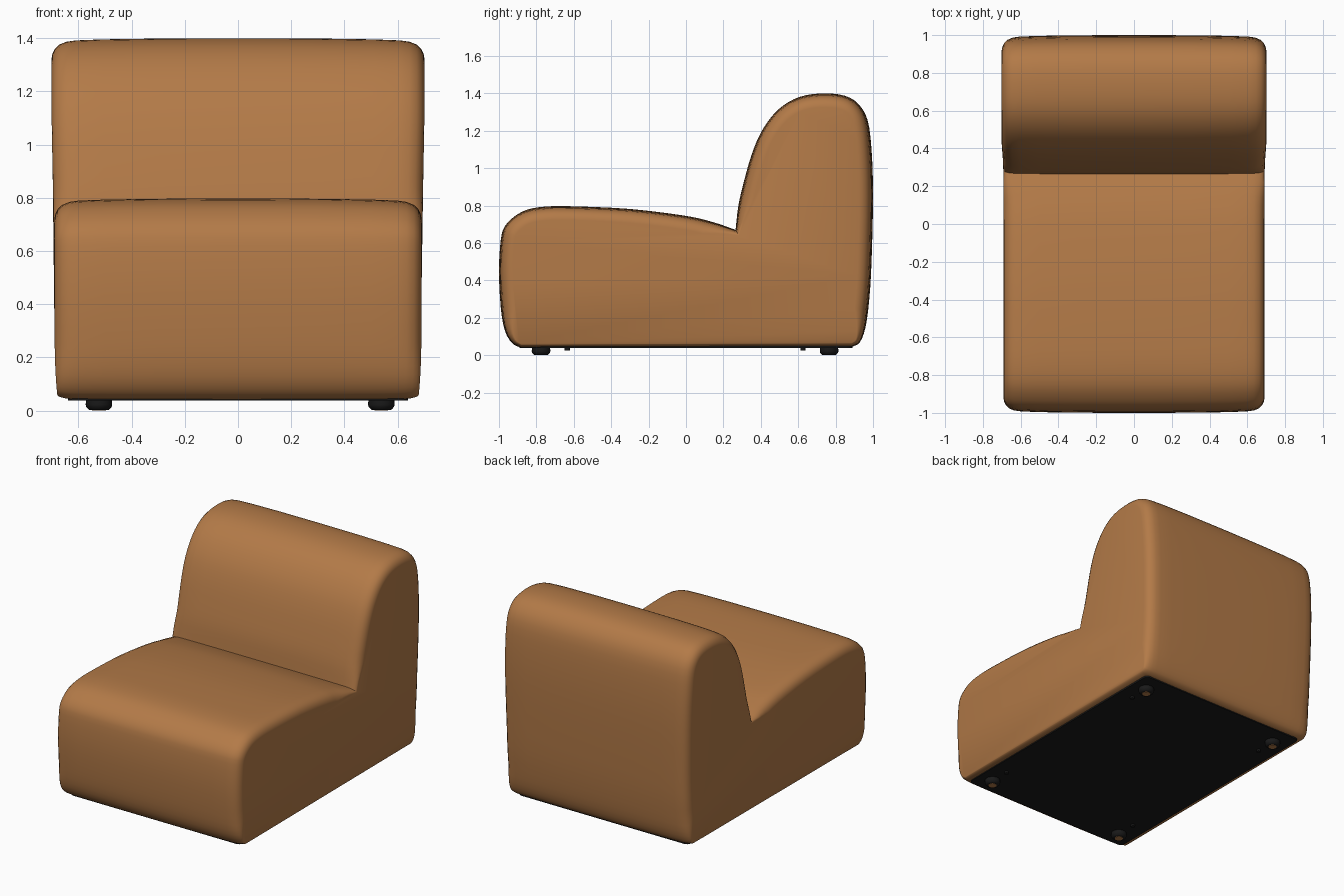
import bpy, bmesh, math
from mathutils import Vector

if "Cube" in bpy.data.objects:
    bpy.data.objects.remove(bpy.data.objects["Cube"])


def material(name, rgb):
    m = bpy.data.materials.new(name)
    m.diffuse_color = (*rgb, 1)
    m.use_nodes = True
    m.node_tree.nodes["Principled BSDF"].inputs["Base Color"].default_value = m.diffuse_color
    return m


LEATHER = material("tan leather", (0.45, 0.195, 0.064))
BLACK = material("black underside", (0.010, 0.010, 0.010))


def finish(bm, name, mat, angle):
    bmesh.ops.recalc_face_normals(bm, faces=bm.faces)
    me = bpy.data.meshes.new(name)
    bm.to_mesh(me)
    bm.free()
    me.materials.append(mat)
    ob = bpy.data.objects.new(name, me)
    bpy.context.collection.objects.link(ob)
    bpy.ops.object.select_all(action='DESELECT')
    ob.select_set(True)
    bpy.context.view_layer.objects.active = ob
    bpy.ops.object.shade_smooth_by_angle(angle=math.radians(angle))
    return ob


def smooth_run(pts, n=3):
    """Catmull-Rom through the points, open ended."""
    p = [Vector(q) for q in pts]
    p = [2 * p[0] - p[1]] + p + [2 * p[-1] - p[-2]]
    out = []
    for a, b, c, d in zip(p, p[1:], p[2:], p[3:]):
        for i in range(n):
            t = i / n
            out.append(0.5 * (2 * b + (c - a) * t + (2 * a - 5 * b + 4 * c - d) * t * t
                              + (3 * b - a - 3 * c + d) * t ** 3))
    return out + [p[-2]]


# Side profile (y, z): seat run up to the crease, then backrest run
seat = [(-0.885, 0.04), (-0.93, 0.065), (-0.968, 0.13), (-0.99, 0.25), (-1.0, 0.45),
        (-0.99, 0.62), (-0.968, 0.69), (-0.92, 0.74), (-0.85, 0.778), (-0.75, 0.795),
        (-0.6, 0.796), (-0.3, 0.782), (0.0, 0.745), (0.15, 0.71), (0.265, 0.67)]
back = [(0.265, 0.67), (0.28, 0.8), (0.31, 0.93), (0.35, 1.07), (0.40, 1.19), (0.47, 1.29),
        (0.55, 1.355), (0.64, 1.39), (0.75, 1.40), (0.85, 1.387), (0.92, 1.345), (0.97, 1.26),
        (0.992, 1.1), (1.0, 0.85), (0.992, 0.5), (0.98, 0.3), (0.96, 0.15), (0.93, 0.07), (0.89, 0.045)]
profile = smooth_run(seat)[:-1] + smooth_run(back)
N = len(profile)
CREASE = Vector(seat[-1])


def offset(d):
    """Profile moved inwards by d with mitred corners, less at the crease and underside."""
    out = []
    for i, p in enumerate(profile):
        e1 = (p - profile[i - 1]).normalized()
        e2 = (profile[(i + 1) % N] - p).normalized()
        n1, n2 = Vector((e1.y, -e1.x)), Vector((e2.y, -e2.x))
        m = n1 + n2
        near = min(1, 0.3 + 0.7 * (p - CREASE).length / 0.16)
        low = min(1, 0.25 + 0.75 * max(0, p.y - 0.04) / 0.2)
        out.append(p + m * (-abs(d) * -1 * near * low / max(0.5, 1 + n1.dot(n2))))
    return out


def side_x(x, y, z):
    """Slightly fuller backrest, slightly narrower foot."""
    up = min(max((z - 0.5) / 0.6, 0), 1)
    low = max(0, 0.35 - z) / 0.35
    rear = min(max(y / 0.4, 0), 1)
    return x * (1 + 0.016 * up * rear - 0.026 * low ** 3)


# Upholstered body: rings swept across the width with rounded side edges
half = [(0.0, 0.0), (0.3, 0.001), (0.5, 0.004), (0.60, 0.008), (0.635, 0.013), (0.662, 0.024),
        (0.678, 0.040), (0.687, 0.058), (0.690, 0.074)]
stations = [(-x, d) for x, d in half[:0:-1]] + half
bm = bmesh.new()
rings = []
for x, d in stations:
    rings.append([bm.verts.new((side_x(x, p.x, p.y), p.x, p.y)) for p in offset(d)])
for a, b in zip(rings, rings[1:]):
    for i in range(N):
        j = (i + 1) % N
        bm.faces.new((a[i], a[j], b[j], b[i]))
bm.faces.new(rings[0])
bm.faces.new(rings[-1])
finish(bm, "upholstered_body", LEATHER, 50)

# Black base panel set into the underside
bm = bmesh.new()
bmesh.ops.create_cube(bm, size=1)
for v in bm.verts:
    v.co = Vector((v.co.x * 1.28, v.co.y * 1.78, v.co.z * 0.03 + 0.0535))
bmesh.ops.bevel(bm, geom=[e for e in bm.edges if abs(e.verts[0].co.z - e.verts[1].co.z) > 0.01],
                offset=0.03, segments=4, affect='EDGES', profile=0.5)
finish(bm, "base_panel", BLACK, 30)


def turned(name, x, y, rz, mat, sides=24):
    """Solid of revolution from (radius, z) pairs."""
    bm = bmesh.new()
    loops = [[bm.verts.new((x + r * math.cos(2 * math.pi * k / sides),
                            y + r * math.sin(2 * math.pi * k / sides), z))
              for k in range(sides)] for r, z in rz]
    for a, b in zip(loops, loops[1:]):
        for k in range(sides):
            bm.faces.new((a[k], a[(k + 1) % sides], b[(k + 1) % sides], b[k]))
    bm.faces.new(loops[0])
    bm.faces.new(loops[-1])
    return finish(bm, name, mat, 40)


# Feet with tan glide pads, and small fixing studs, at each corner
for x, side in ((-0.523, "left"), (0.539, "right")):
    for y, stud, end in ((-0.775, -0.635, "front"), (0.765, 0.625, "back")):
        turned(f"{end}_{side}_foot", x, y,
               [(0.036, 0.002), (0.040, 0.005), (0.048, 0.014), (0.050, 0.022), (0.048, 0.045)], BLACK)
        turned(f"{end}_{side}_glide", x, y, [(0.026, 0.0), (0.026, 0.004)], LEATHER)
        turned(f"{end}_{side}_stud", x, stud, [(0.014, 0.026), (0.014, 0.045)], BLACK, 12)
